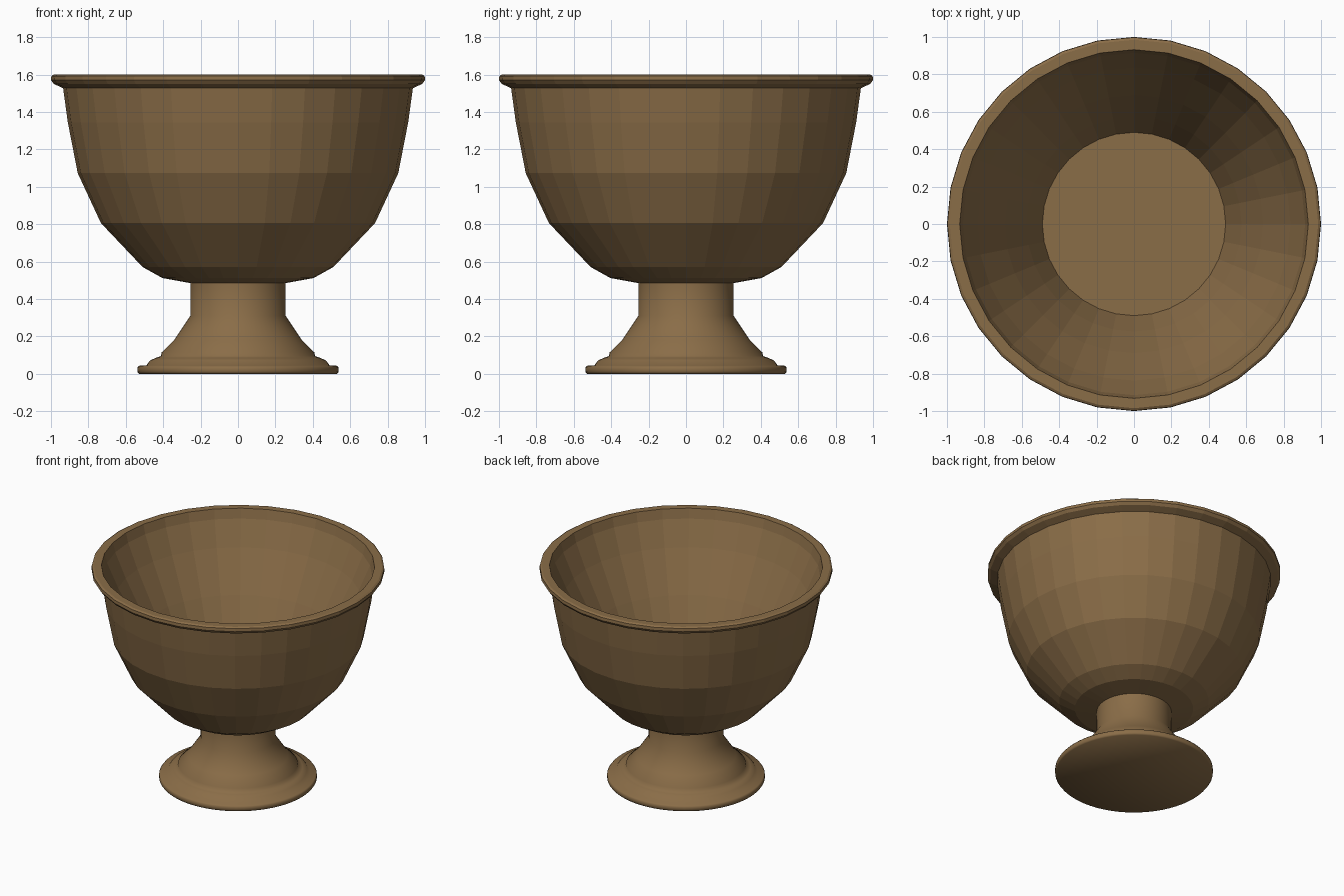
import bpy, bmesh, math

if "Cube" in bpy.data.objects:
    bpy.data.objects.remove(bpy.data.objects["Cube"])

SIDES = 32

clay = bpy.data.materials.new("brown clay")
clay.diffuse_color = (0.255, 0.153, 0.064, 1)
clay.use_nodes = True
clay.node_tree.nodes["Principled BSDF"].inputs["Base Color"].default_value = clay.diffuse_color


def lathe(name, profile, smooth_angle=None, sides=SIDES):
    """Spin an (r, z) profile around z; r = 0 makes a single pole vertex."""
    bm = bmesh.new()
    rings = []
    for r, z in profile:
        if r == 0:
            rings.append([bm.verts.new((0, 0, z))] * sides)
        else:
            rings.append([bm.verts.new((r * math.cos(2 * math.pi * i / sides),
                                        r * math.sin(2 * math.pi * i / sides), z))
                          for i in range(sides)])
    for a, b in zip(rings, rings[1:]):
        for i in range(sides):
            j = (i + 1) % sides
            corners = list(dict.fromkeys((a[i], a[j], b[j], b[i])))
            bm.faces.new(corners)
    bmesh.ops.recalc_face_normals(bm, faces=bm.faces)
    mesh = bpy.data.meshes.new(name)
    bm.to_mesh(mesh)
    bm.free()
    mesh.materials.append(clay)
    obj = bpy.data.objects.new(name, mesh)
    bpy.context.collection.objects.link(obj)
    if smooth_angle:
        bpy.ops.object.select_all(action='DESELECT')
        obj.select_set(True)
        bpy.context.view_layer.objects.active = obj
        bpy.ops.object.shade_smooth_by_angle(angle=math.radians(smooth_angle))
    return obj


# Faceted bowl: outer wall, rolled rim, steep inner wall and flat floor
lathe("bowl", [
    (0, 0.485), (0.255, 0.485), (0.404, 0.512), (0.51, 0.571),
    (0.733, 0.806), (0.857, 1.073), (0.91, 1.345), (0.935, 1.527),
    (0.985, 1.55), (1.0, 1.57), (0.998, 1.592), (0.985, 1.6),
    (0.932, 1.6), (0.915, 1.53), (0.837, 1.35), (0.69, 1.06),
    (0.575, 0.81), (0.49, 0.6), (0, 0.6)])

# Smooth pedestal: foot plate, stepped moulding, flare and neck
lathe("pedestal", [
    (0, 0), (0.53, 0), (0.538, 0.01), (0.538, 0.033), (0.53, 0.043),
    (0.49, 0.045), (0.47, 0.072), (0.44, 0.085), (0.412, 0.095),
    (0.408, 0.115), (0.342, 0.18), (0.255, 0.31), (0.255, 0.487), (0, 0.487)],
    smooth_angle=75, sides=64)
